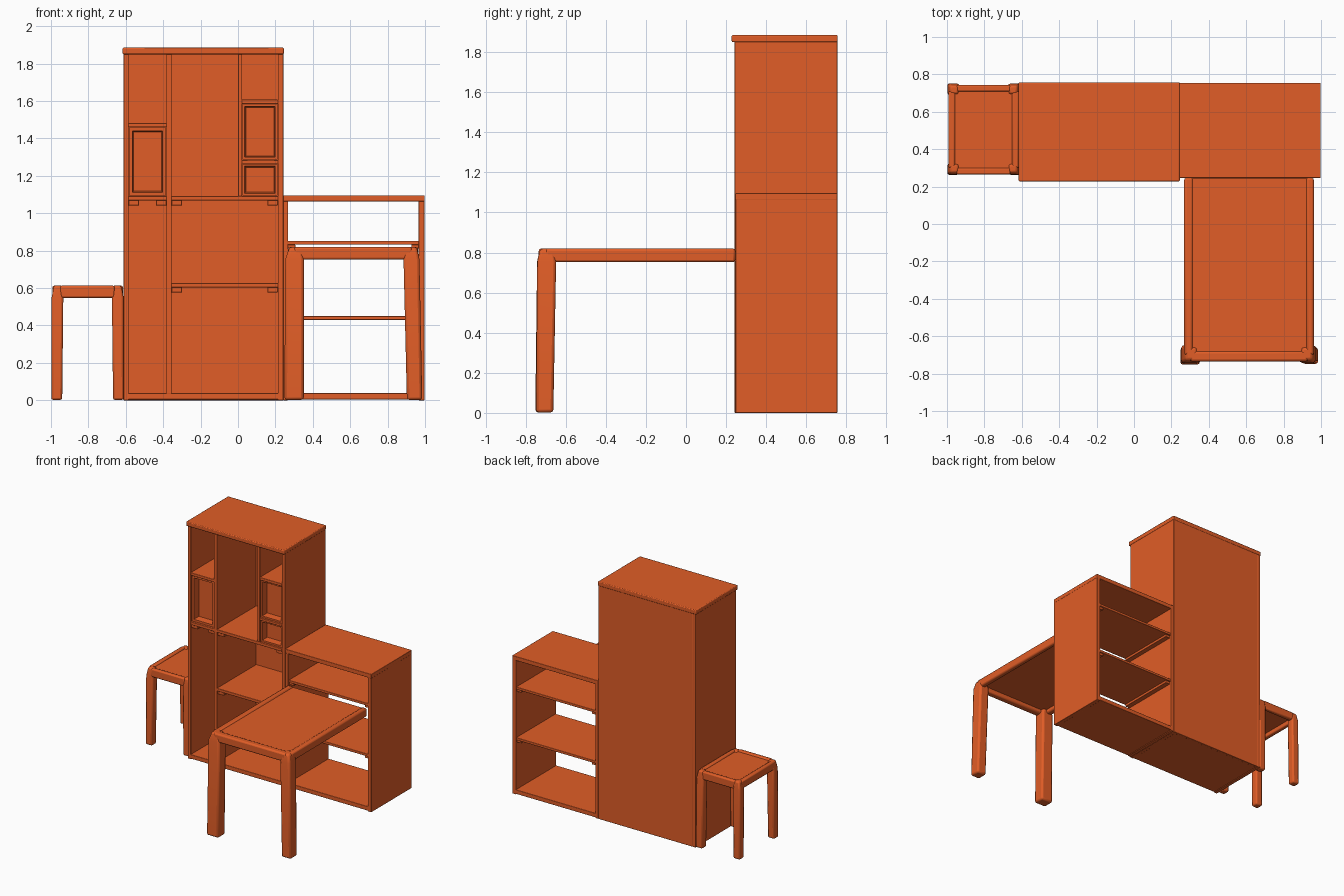
import bpy, bmesh, math

if "Cube" in bpy.data.objects:
    bpy.data.objects.remove(bpy.data.objects["Cube"])

mat = bpy.data.materials.new("orange_paint")
mat.diffuse_color = (0.75, 0.11, 0.02, 1)
mat.use_nodes = True
mat.node_tree.nodes["Principled BSDF"].inputs["Base Color"].default_value = mat.diffuse_color


def loft(name, sections, bevel=0.004):
    """Solid through stacked rectangles (x0, x1, y0, y1, z)."""
    bm = bmesh.new()
    rings = []
    for x0, x1, y0, y1, z in sections:
        rings.append([bm.verts.new(p) for p in
                      ((x0, y0, z), (x1, y0, z), (x1, y1, z), (x0, y1, z))])
    bm.faces.new(rings[0][::-1])
    bm.faces.new(rings[-1])
    for a, b in zip(rings, rings[1:]):
        for i in range(4):
            j = (i + 1) % 4
            bm.faces.new((a[i], a[j], b[j], b[i]))
    me = bpy.data.meshes.new(name)
    bm.to_mesh(me)
    bm.free()
    ob = bpy.data.objects.new(name, me)
    bpy.context.collection.objects.link(ob)
    me.materials.append(mat)
    if bevel:
        m = ob.modifiers.new("soft_edges", 'BEVEL')
        m.width = bevel
        m.segments = 2
        m.limit_method = 'ANGLE'
    return ob


def box(name, x0, x1, y0, y1, z0, z1, bevel=0.003):
    return loft(name, [(x0, x1, y0, y1, z0), (x0, x1, y0, y1, z1)], bevel)


def recessed_front(name, x0, x1, z0, z1, rim, depth=0.05):
    """Cupboard door with a raised rim and sunken centre panel."""
    bm = bmesh.new()
    bmesh.ops.create_cube(bm, size=1)
    for v in bm.verts:
        v.co = (x0 if v.co.x < 0 else x1, 0.255 if v.co.y < 0 else 0.33,
                z0 if v.co.z < 0 else z1)
    bm.normal_update()
    face = [f for f in bm.faces if f.normal.y < -0.9][0]
    bmesh.ops.inset_region(bm, faces=[face], thickness=rim)
    ext = bmesh.ops.inset_region(bm, faces=[face], thickness=0.01)
    for v in face.verts:
        v.co.y += depth
    me = bpy.data.meshes.new(name)
    bm.to_mesh(me)
    bm.free()
    ob = bpy.data.objects.new(name, me)
    bpy.context.collection.objects.link(ob)
    me.materials.append(mat)


YF, YB = 0.243, 0.755

# Tall cabinet carcass
box("cabinet_left_side", -0.612, -0.585, YF, YB, 0, 1.855)
box("cabinet_right_side", 0.213, 0.242, YF, YB, 0, 1.855)
box("cabinet_back", -0.59, 0.22, 0.735, YB, 0, 1.855)
box("cabinet_base", -0.59, 0.22, YF, 0.74, 0.005, 0.038)
box("cabinet_top", -0.617, 0.245, 0.228, 0.757, 1.85, 1.885, 0.006)
box("cabinet_divider", -0.383, -0.355, YF, 0.74, 0.035, 1.852)
box("upper_divider", 0.0, 0.022, YF, 0.74, 1.09, 1.852)

# Shelves of the tall cabinet with their support battens
box("left_shelf", -0.587, -0.381, YF, 0.74, 1.068, 1.092)
box("upper_shelf", -0.357, 0.215, YF, 0.74, 1.068, 1.092)
box("lower_shelf", -0.357, 0.215, YF, 0.74, 0.603, 0.626)
for x, z in ((-0.585, 1.07), (-0.438, 1.07), (-0.355, 1.07), (0.158, 1.07),
             (-0.355, 0.605), (0.158, 0.605)):
    box("shelf_batten", x, x + 0.055, YF + 0.01, 0.735, z - 0.028, z, 0.002)

# Small cupboards in the upper half
box("left_cupboard_top", -0.587, -0.381, YF, 0.74, 1.46, 1.482)
recessed_front("left_cupboard_front", -0.582, -0.386, 1.095, 1.458, 0.024)
box("right_cupboard_top", 0.02, 0.215, YF, 0.74, 1.585, 1.607)
box("right_cupboard_middle", 0.02, 0.215, YF, 0.74, 1.265, 1.285)
recessed_front("right_upper_front", 0.023, 0.211, 1.287, 1.584, 0.018)
recessed_front("right_lower_front", 0.023, 0.211, 1.094, 1.264, 0.018)

# Low open shelf unit on the right
box("low_unit_left_side", 0.241, 0.268, 0.248, YB, 0, 1.094)
box("low_unit_right_side", 0.965, 0.997, 0.248, YB, 0, 1.09)
box("low_unit_top", 0.241, 0.998, 0.246, YB, 1.063, 1.096)
box("low_unit_base", 0.26, 0.97, 0.248, YB, 0.005, 0.038)
for z in (0.43, 0.832):
    box("low_unit_shelf", 0.265, 0.968, 0.255, 0.75, z, z + 0.02)
    for x in (0.267, 0.927):
        box("low_unit_batten", x, x + 0.04, 0.265, 0.74, z - 0.02, z, 0.002)

# Desk attached to the low unit: panel, rim rails, two tapered legs
box("desk_panel", 0.29, 0.945, -0.70, 0.246, 0.785, 0.812)
box("desk_front_rail", 0.30, 0.93, -0.735, -0.68, 0.752, 0.82, 0.012)
box("desk_left_rail", 0.268, 0.315, -0.70, 0.246, 0.752, 0.82, 0.012)
box("desk_right_rail", 0.92, 0.962, -0.70, 0.246, 0.752, 0.82, 0.012)
loft("desk_left_leg", [(0.248, 0.352, -0.752, -0.662, 0.002),
                       (0.253, 0.352, -0.743, -0.648, 0.755),
                       (0.276, 0.335, -0.728, -0.66, 0.82)], 0.014)
loft("desk_right_leg", [(0.903, 0.985, -0.748, -0.662, 0.002),
                        (0.885, 0.97, -0.742, -0.648, 0.755),
                        (0.895, 0.955, -0.728, -0.66, 0.82)], 0.014)

# Stool on the left: panel, rails and four legs
box("stool_seat", -0.97, -0.64, 0.28, 0.735, 0.58, 0.604)
for y in (0.265, 0.708):
    box("stool_cross_rail", -0.95, -0.66, y, y + 0.035, 0.548, 0.613, 0.009)
for x in (-0.992, -0.652):
    box("stool_side_rail", x, x + 0.036, 0.30, 0.71, 0.548, 0.613, 0.009)
for sx in (-1, 1):
    for sy in (-1, 1):
        secs = []
        for ox, oy, w, z in ((0.194, 0.245, 0.058, 0.002),
                             (0.192, 0.243, 0.062, 0.55),
                             (0.180, 0.233, 0.045, 0.614)):
            xs = sorted((-0.804 + sx * ox, -0.804 + sx * (ox - w)))
            ys = sorted((0.507 + sy * oy, 0.507 + sy * (oy - w)))
            secs.append((*xs, *ys, z))
        loft("stool_leg", secs, 0.011)

# Smooth shading with crisp corners
bpy.ops.object.select_all(action='SELECT')
bpy.context.view_layer.objects.active = bpy.context.collection.objects[0]
bpy.ops.object.shade_smooth_by_angle(angle=math.radians(40))
